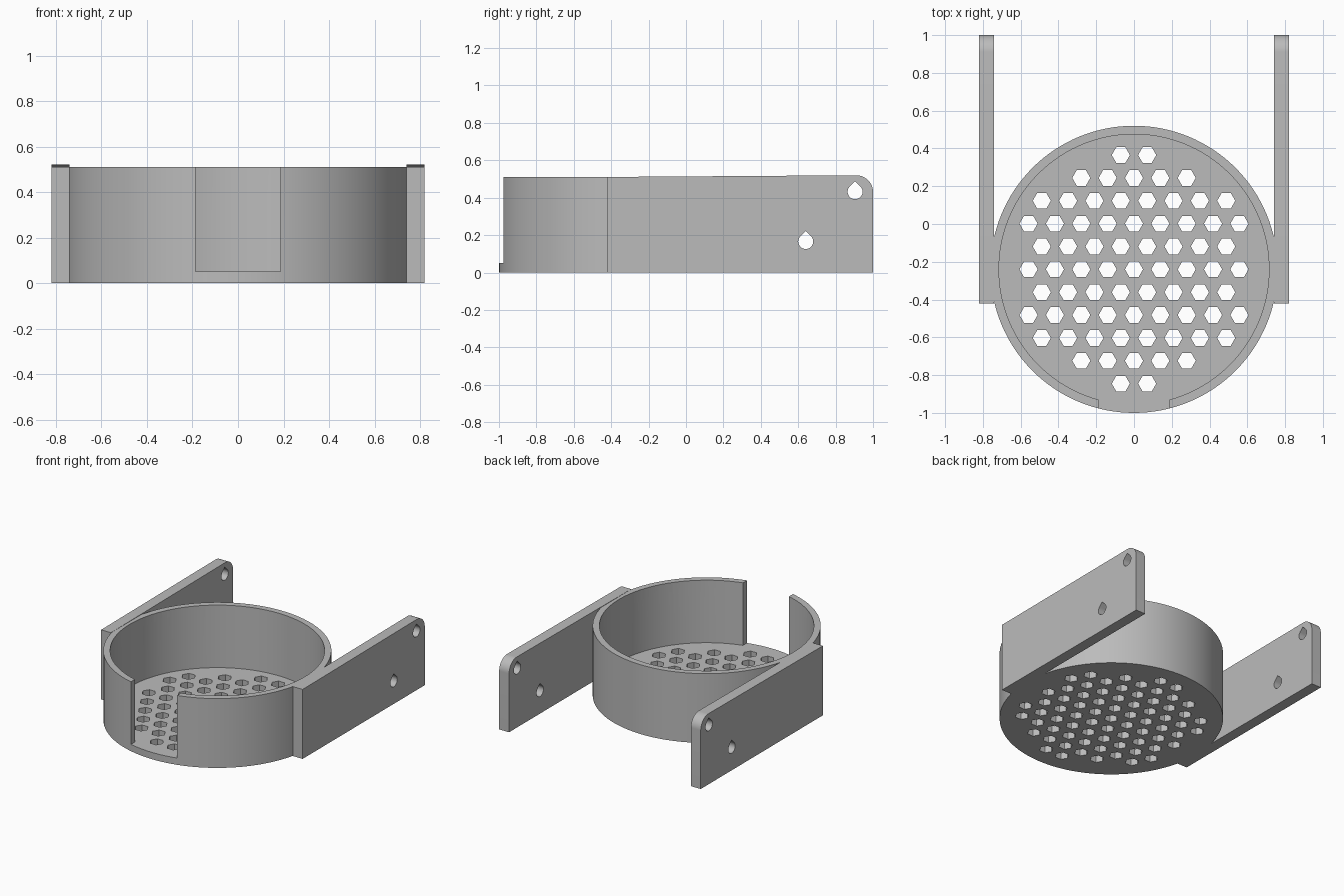
import bpy, bmesh, math
from mathutils import Matrix

if "Cube" in bpy.data.objects:
    bpy.data.objects.remove(bpy.data.objects["Cube"])

grey = bpy.data.materials.new("plain grey")
grey.diffuse_color = (0.5, 0.5, 0.5, 1)
grey.use_nodes = True
grey.node_tree.nodes["Principled BSDF"].inputs["Base Color"].default_value = grey.diffuse_color

CY = -0.24               # cup centre in y
R_OUT, R_IN = 0.76, 0.715
HEIGHT, FLOOR = 0.51, 0.05
SLOT = 0.1875            # half width of the front slot


def arc(cx, cy, r, a0, a1, n):
    """n + 1 points along an arc, angles in degrees."""
    angles = [math.radians(a0 + (a1 - a0) * i / n) for i in range(n + 1)]
    return [(cx + r * math.cos(a), cy + r * math.sin(a)) for a in angles]


def circle(cx, cy, r, n):
    return arc(cx, cy, r, 0, 360, n)[:-1]


def plate(name, loops, low, high, turn=Matrix.Identity(4)):
    """Extrude an outline (first loop) with holes (other loops) into a solid."""
    cu = bpy.data.curves.new(name + "_profile", 'CURVE')
    cu.dimensions = '2D'
    cu.fill_mode = 'BOTH'
    cu.extrude = (high - low) / 2
    for pts in loops:
        s = cu.splines.new('POLY')
        s.points.add(len(pts) - 1)
        for p, (x, y) in zip(s.points, pts):
            p.co = (x, y, 0, 1)
        s.use_cyclic_u = True
    tmp = bpy.data.objects.new(name + "_tmp", cu)
    bpy.context.collection.objects.link(tmp)
    me = bpy.data.meshes.new_from_object(
        tmp.evaluated_get(bpy.context.evaluated_depsgraph_get()))
    bpy.data.objects.remove(tmp)
    me.name = name
    bm = bmesh.new()
    bm.from_mesh(me)
    bmesh.ops.remove_doubles(bm, verts=bm.verts, dist=1e-5)
    bmesh.ops.recalc_face_normals(bm, faces=bm.faces)
    bm.transform(turn @ Matrix.Translation((0, 0, (low + high) / 2)))
    bm.to_mesh(me)
    bm.free()
    me.materials.clear()
    me.materials.append(grey)
    ob = bpy.data.objects.new(name, me)
    bpy.context.collection.objects.link(ob)
    return ob


def smooth(ob):
    bpy.ops.object.select_all(action='DESELECT')
    ob.select_set(True)
    bpy.context.view_layer.objects.active = ob
    bpy.ops.object.shade_smooth_by_angle(angle=math.radians(30))


# Cup: solid disc with hexagonal drain holes
loops = [circle(0, CY, R_OUT, 128)]
for row, count in enumerate([2, 5, 8, 9, 8, 9, 8, 9, 8, 5, 2]):
    for i in range(count):
        x = (i - (count - 1) / 2) * 0.1395
        loops.append(circle(x, CY + (5 - row) * 0.121, 0.048, 6))
cup = plate("cup", loops, 0, HEIGHT)

# Pocket and front slot hollow the cup out down to the floor
gap = math.degrees(math.asin(SLOT / R_IN))
pocket = arc(0, CY, R_IN, -90 + gap, 270 - gap, 120)
pocket += [(-SLOT, -1.1), (SLOT, -1.1)]
cutter = plate("pocket_cutter", [pocket], FLOOR, HEIGHT + 0.2)
mod = cup.modifiers.new("hollow", 'BOOLEAN')
mod.operation = 'DIFFERENCE'
mod.solver = 'EXACT'
mod.object = cutter
bpy.context.view_layer.objects.active = cup
bpy.ops.object.modifier_apply(modifier=mod.name)
bpy.data.objects.remove(cutter)
smooth(cup)

# Side arms: rounded rear corner and two teardrop screw holes
def teardrop(y, z, r=0.04):
    return arc(y, z, r, 135, 405, 24) + [(y, z + r * math.sqrt(2))]


outline = [(-0.42, 0), (1, 0)] + arc(0.91, 0.43, 0.09, 0, 90, 16) + [(-0.42, 0.511)]
to_side = Matrix(((0, 0, 1, 0), (1, 0, 0, 0), (0, 1, 0, 0), (0, 0, 0, 1)))
for name, low in (("right_arm", 0.74), ("left_arm", -0.82)):
    arm = plate(name, [outline, teardrop(0.904, 0.432), teardrop(0.64, 0.166)],
                low, low + 0.08, to_side)
    smooth(arm)
